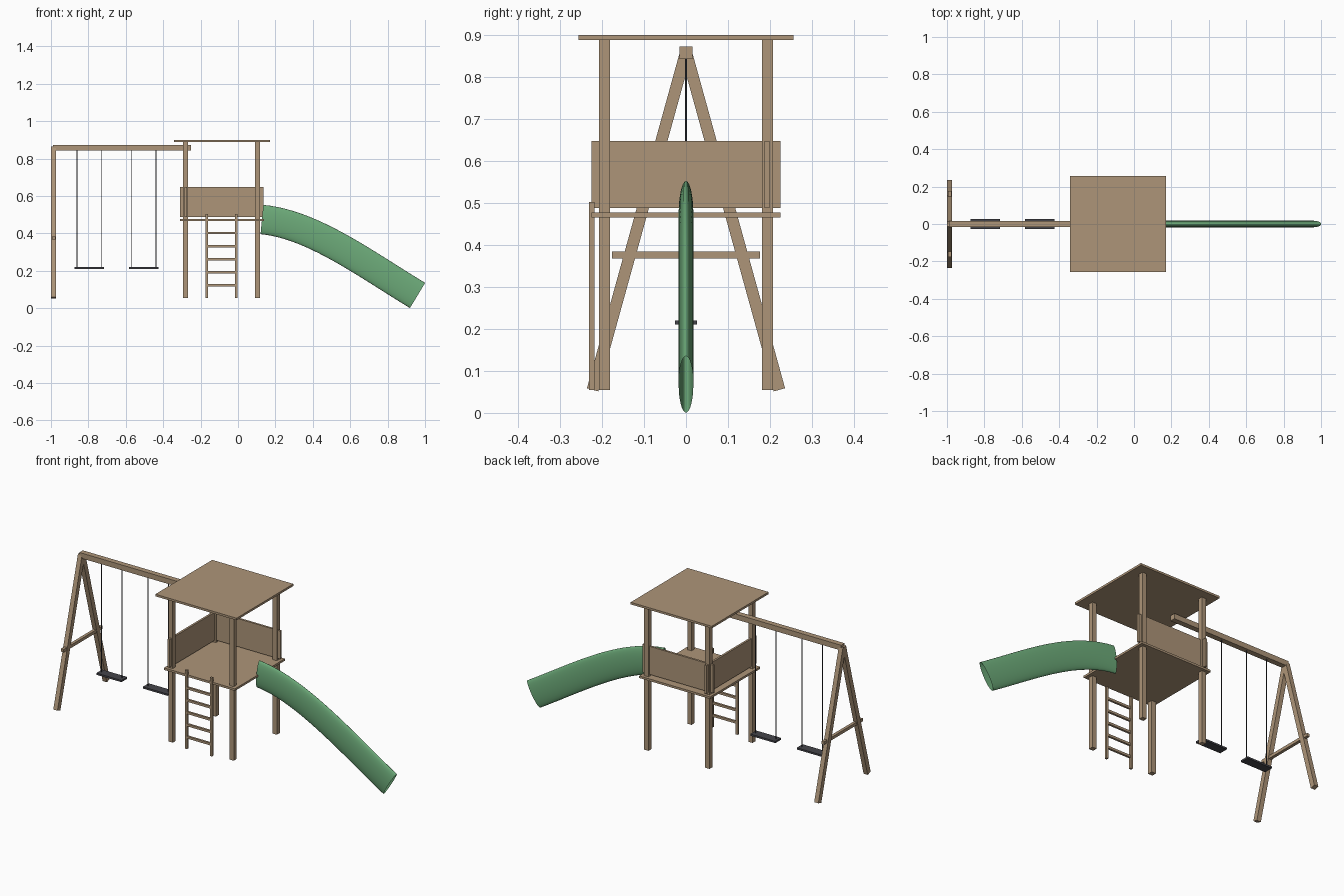
import bpy, bmesh
from math import atan2, cos, sin, pi, hypot
from mathutils import Vector

if "Cube" in bpy.data.objects:
    bpy.data.objects.remove(bpy.data.objects["Cube"])


def material(name, rgb):
    m = bpy.data.materials.new(name)
    m.diffuse_color = (*rgb, 1)
    m.use_nodes = True
    m.node_tree.nodes["Principled BSDF"].inputs["Base Color"].default_value = m.diffuse_color
    return m


WOOD = material("wood", (0.42, 0.30, 0.19))
GREEN = material("green_plastic", (0.15, 0.40, 0.19))
DARK = material("dark_rubber", (0.06, 0.06, 0.07))


def finish(name, bm, mat):
    me = bpy.data.meshes.new(name)
    bm.to_mesh(me)
    bm.free()
    me.materials.append(mat)
    ob = bpy.data.objects.new(name, me)
    bpy.context.collection.objects.link(ob)
    return ob


def box(name, xr, yr, zr, mat=WOOD):
    bm = bmesh.new()
    bmesh.ops.create_cube(bm, size=1)
    for v in bm.verts:
        v.co = [(r[0] + r[1]) / 2 + c * (r[1] - r[0]) for r, c in zip((xr, yr, zr), v.co)]
    return finish(name, bm, mat)


def around(c, w):
    return (c - w / 2, c + w / 2)


# Tower: posts, deck, roof and two side panels
for x in (-0.28, 0.105):
    for y in (-0.194, 0.194):
        box("tower_post", around(x, 0.027), around(y, 0.027), (0.055, 0.89))
box("deck", (-0.31, 0.138), (-0.225, 0.225), (0.465, 0.477))
box("roof", (-0.342, 0.17), (-0.256, 0.256), (0.888, 0.90))
box("back_panel", (-0.31, 0.136), around(0.193, 0.012), (0.488, 0.648))
box("left_panel", around(-0.28, 0.012), (-0.225, 0.225), (0.488, 0.648))

# Ladder
for x in (-0.168, -0.01):
    box("ladder_rail", around(x, 0.013), around(-0.224, 0.013), (0.055, 0.503))
for i in range(5):
    box("ladder_rung", (-0.168, -0.01), around(-0.224, 0.012), around(0.122 + 0.07 * i, 0.013))

# Swing frame
box("swing_beam", (-0.99, -0.25), around(0, 0.031), (0.843, 0.873))
foot, top = Vector((0.2225, 0.055)), Vector((0.0, 0.86))
length = (foot - top).length
for s in (-1, 1):
    leg = box("swing_leg", around(0, 0.026), around(0, 0.028), around(0, length))
    mid = (foot + top) / 2
    leg.location = (-0.987, s * mid.x, mid.y)
    leg.rotation_euler.x = s * atan2(foot.x - top.x, top.y - foot.y)
box("swing_crossbar", around(-0.985, 0.017), (-0.176, 0.176), around(0.376, 0.017))

# Swings
for x in (-0.796, -0.503):
    box("swing_seat", around(x, 0.158), around(0, 0.052), (0.21, 0.22), DARK)
    for s in (-1, 1):
        bm = bmesh.new()
        bmesh.ops.create_cone(bm, segments=8, radius1=0.002, radius2=0.002, depth=0.635)
        rope = finish("swing_rope", bm, DARK)
        rope.location = (x + s * 0.065, 0, 0.5325)

# Slide: flattened oval tube swept along a curve, open at both ends
P = [Vector(p) for p in ((0.128, 0.474), (0.40, 0.448), (0.68, 0.237), (0.96, 0.068))]
bm = bmesh.new()
rings, SEG, SIDES = [], 24, 32
for i in range(SEG + 1):
    t = i / SEG
    u = 1 - t
    c = u**3 * P[0] + 3 * u * u * t * P[1] + 3 * u * t * t * P[2] + t**3 * P[3]
    d = (u * u * (P[1] - P[0]) + 2 * u * t * (P[2] - P[1]) + t * t * (P[3] - P[2])).normalized()
    ring = []
    for k in range(SIDES):
        a = 2 * pi * k / SIDES
        h = 0.0785 * cos(a)
        ring.append(bm.verts.new((c.x - d.y * h, 0.0175 * sin(a), c.y + d.x * h)))
    rings.append(ring)
for a, b in zip(rings, rings[1:]):
    for k in range(SIDES):
        j = (k + 1) % SIDES
        bm.faces.new((a[k], a[j], b[j], b[k]))
bmesh.ops.recalc_face_normals(bm, faces=bm.faces)
for f in bm.faces:
    f.smooth = True
finish("slide", bm, GREEN)
